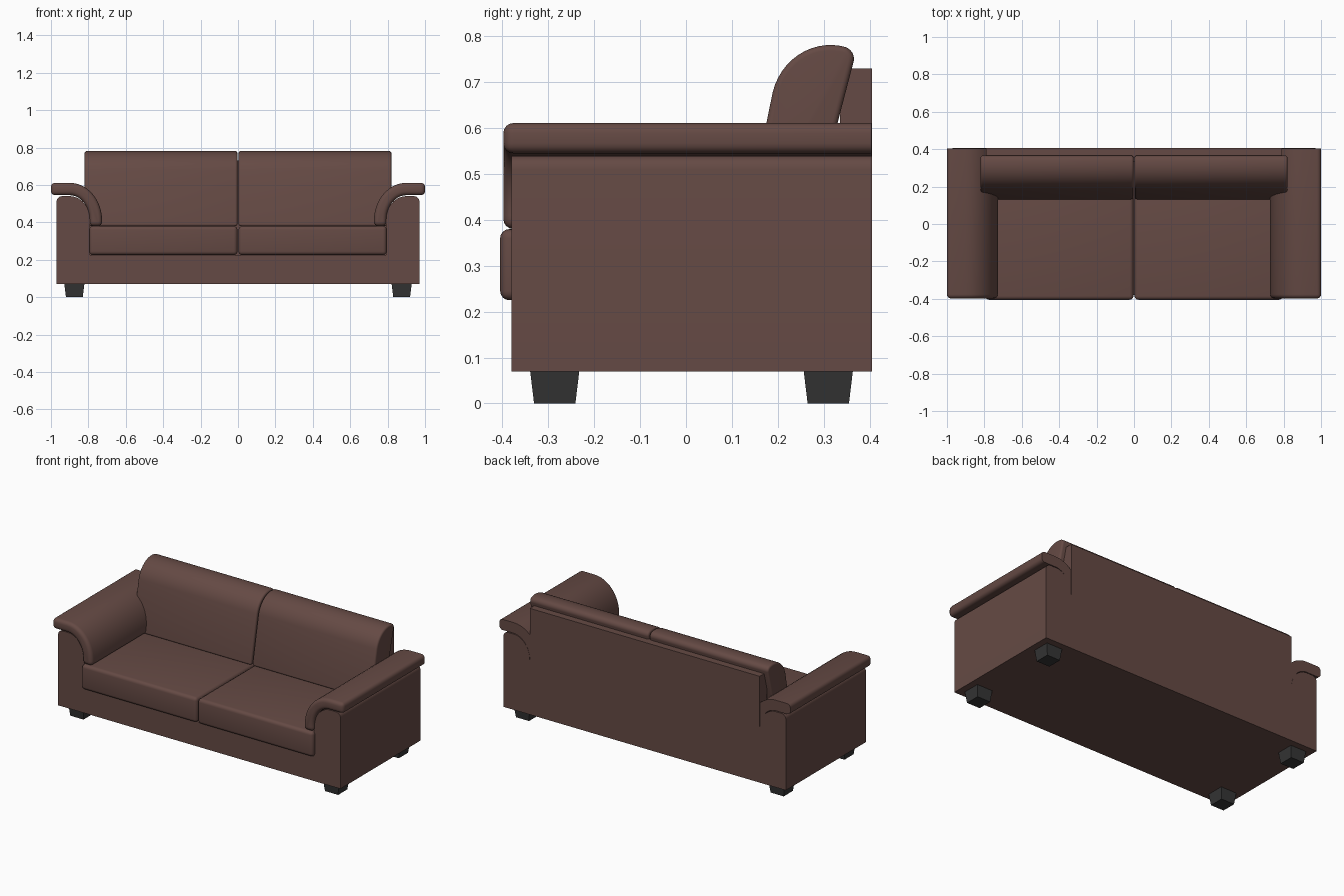
import bpy, bmesh
from math import sin, cos, pi, radians

if "Cube" in bpy.data.objects:
    bpy.data.objects.remove(bpy.data.objects["Cube"], do_unlink=True)


def material(name, colour):
    mat = bpy.data.materials.new(name)
    mat.use_nodes = True
    mat.diffuse_color = (*colour, 1)
    mat.node_tree.nodes["Principled BSDF"].inputs["Base Color"].default_value = (*colour, 1)
    return mat


LEATHER = material("brown leather", (0.13, 0.068, 0.058))
DARK = material("dark leg plastic", (0.035, 0.035, 0.035))


def arc(cx, cz, rx, rz, start, end, steps=12):
    """Points on an elliptical arc, angles in degrees."""
    angles = [radians(start + (end - start) * i / steps) for i in range(steps + 1)]
    return [(cx + rx * cos(a), cz + rz * sin(a)) for a in angles]


def finish(name, bm, mat, smooth=True):
    bmesh.ops.recalc_face_normals(bm, faces=bm.faces)
    mesh = bpy.data.meshes.new(name)
    bm.to_mesh(mesh)
    bm.free()
    mesh.materials.append(mat)
    obj = bpy.data.objects.new(name, mesh)
    bpy.context.collection.objects.link(obj)
    if smooth:
        bpy.ops.object.select_all(action="DESELECT")
        obj.select_set(True)
        bpy.context.view_layer.objects.active = obj
        bpy.ops.object.shade_smooth_by_angle(angle=radians(35))
    return obj


def extrude(name, points, axis, start, end, bevel=0, keep_back=None):
    """Extrude an outline along x or y and round its sharp edges."""
    bm = bmesh.new()
    place = (lambda p, d: (p[0], d, p[1])) if axis == "y" else (lambda p, d: (d, p[0], p[1]))
    near = [bm.verts.new(place(p, start)) for p in points]
    far = [bm.verts.new(place(p, end)) for p in points]
    bm.faces.new(near)
    bm.faces.new(far[::-1])
    for i in range(len(points)):
        j = (i + 1) % len(points)
        bm.faces.new((near[j], near[i], far[i], far[j]))
    bmesh.ops.recalc_face_normals(bm, faces=bm.faces)
    if bevel:
        sharp = [e for e in bm.edges if e.calc_face_angle() > radians(40)
                 and not (keep_back and all(v.co.y > keep_back for v in e.verts))]
        bmesh.ops.bevel(bm, geom=sharp, offset=bevel, segments=4, profile=0.5, affect="EDGES")
    return finish(name, bm, LEATHER)


def box(x0, x1, z0, z1):
    return [(x0, z0), (x1, z0), (x1, z1), (x0, z1)]


# Frame: base and both arms as one U-shaped outline
right_half = ([(0.97, 0.07)] + arc(0.94, 0.51, 0.03, 0.03, 0, 90, 6)
              + arc(0.9, 0.41, 0.11, 0.13, 90, 180) + [(0.79, 0.225)])
frame = right_half + [(-x, z) for x, z in reversed(right_half)]
extrude("frame", frame, "y", -0.38, 0.405)

# Back panel
extrude("back_panel", box(-0.79, 0.79, 0.225, 0.73), "y", 0.335, 0.405)

# Back cushion outline, seen from the side
back_outline = ([(0.13, 0.38), (0.175, 0.61)] + arc(0.315, 0.645, 0.13, 0.136, 166, 80)
                + arc(0.338, 0.751, 0.028, 0.027, 70, -12, 6) + [(0.33, 0.61), (0.275, 0.38)])

for side, s in (("left", 1), ("right", -1)):
    # Curved arm pad
    pad = ([(1.0, 0.545)] + [(1.0, 0.611)] + arc(0.9, 0.41, 0.173, 0.201, 90, 180)
           + [(0.727, 0.38), (0.793, 0.38)] + arc(0.9, 0.41, 0.107, 0.135, 180, 90))
    extrude(side + "_arm_pad", [(s * x, z) for x, z in pad], "y", -0.398, 0.404, 0.022, 0.4)

    # Cushions
    seat = extrude(side + "_seat_cushion", box(s * 0.003, s * 0.795, 0.225, 0.38), "y",
                   -0.405, 0.24, 0.02)
    extrude(side + "_back_cushion", back_outline, "x", s * 0.003, s * 0.82, 0.012)

    # Tapered legs
    for end, y in (("front", -0.286), ("rear", 0.31)):
        bm = bmesh.new()
        bmesh.ops.create_cube(bm, size=1)
        for v in bm.verts:
            half = 0.0535 if v.co.z > 0 else 0.045
            v.co = (s * 0.875 + 2 * half * v.co.x, y + 2 * half * v.co.y,
                    0.07 if v.co.z > 0 else 0)
        finish(f"{end}_{side}_leg", bm, DARK, smooth=False)
